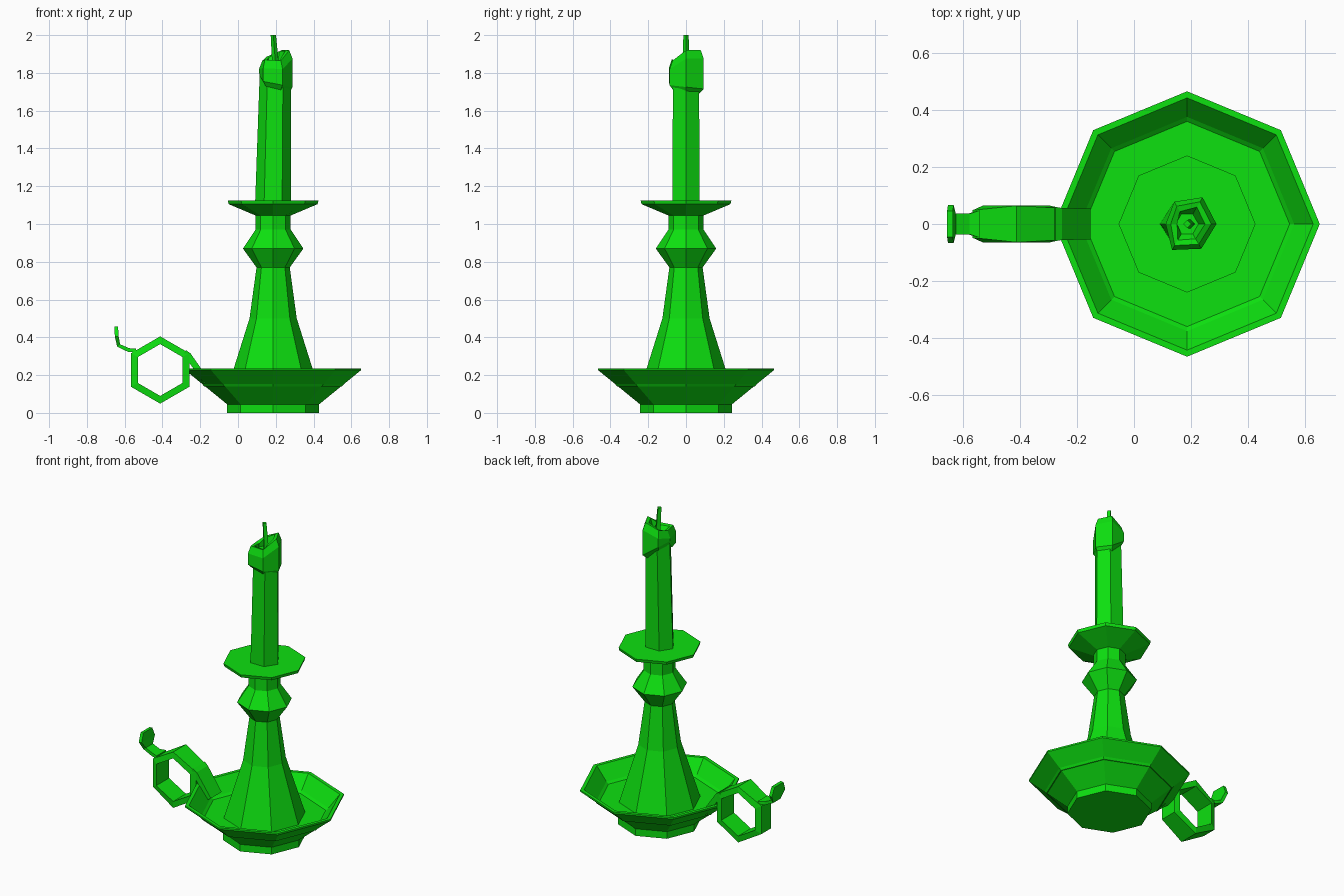
import bpy, bmesh
from math import cos, sin, radians, tau
from mathutils import Vector

cube = bpy.data.objects.get("Cube")
if cube:
    bpy.data.objects.remove(cube)

GREEN = (0.004, 0.75, 0.005, 1.0)
green = bpy.data.materials.new("bright green")
green.use_nodes = True
green.diffuse_color = GREEN
green.node_tree.nodes["Principled BSDF"].inputs["Base Color"].default_value = GREEN
green.node_tree.nodes["Principled BSDF"].inputs["Roughness"].default_value = 0.7

AXIS = 0.186  # x of the candlestick's centre line


def loft(name, rings, loop=False):
    """Skin a list of equal-length point rings; cap the ends or join them."""
    bm = bmesh.new()
    rows = [[bm.verts.new(p) for p in ring] for ring in rings]
    pairs = list(zip(rows, rows[1:]))
    if loop:
        pairs.append((rows[-1], rows[0]))
    else:
        bm.faces.new(rows[0])
        bm.faces.new(rows[-1])
    n = len(rows[0])
    for a, b in pairs:
        for i in range(n):
            j = (i + 1) % n
            bm.faces.new((a[i], a[j], b[j], b[i]))
    bmesh.ops.recalc_face_normals(bm, faces=bm.faces)
    mesh = bpy.data.meshes.new(name)
    bm.to_mesh(mesh)
    bm.free()
    mesh.materials.append(green)
    obj = bpy.data.objects.new(name, mesh)
    bpy.context.collection.objects.link(obj)
    return obj


def ring(r, z, sides=8, cx=AXIS, squash=1.0):
    """Polygon around the centre line; r and z may vary per corner."""
    rs = r if isinstance(r, list) else [r] * sides
    zs = z if isinstance(z, list) else [z] * sides
    return [(cx + rs[i] * cos(tau * i / sides),
             squash * rs[i] * sin(tau * i / sides), zs[i]) for i in range(sides)]


def turned(name, profile):
    return loft(name, [ring(r, z) for r, z in profile])


def strap(name, path, thick):
    """Flat band along (x, z, half width) points in the xz plane."""
    pts = [Vector((x, z)) for x, z, w in path]
    rings = []
    for i, (x, z, w) in enumerate(path):
        d = (pts[min(i + 1, len(pts) - 1)] - pts[max(i - 1, 0)]).normalized()
        nx, nz = -d.y * thick / 2, d.x * thick / 2
        rings.append([(x + nx, -w, z + nz), (x + nx, w, z + nz),
                      (x - nx, w, z - nz), (x - nx, -w, z - nz)])
    return loft(name, rings)


# Dish with foot and thin rim
turned("dish", [(0.243, 0), (0.243, 0.045), (0.465, 0.226), (0.465, 0.236),
                (0.442, 0.236), (0.365, 0.14)])

# Turned stem with knob and drip tray
turned("stem", [(0.24, 0.135), (0.125, 0.5), (0.088, 0.77), (0.16, 0.87),
                (0.093, 0.97), (0.093, 1.045)])
turned("drip_tray", [(0.093, 1.045), (0.235, 1.105), (0.24, 1.124)])

# Six-sided candle, leaning slightly inward on one side
loft("candle", [ring(0.095, 1.12, 6, squash=0.88),
                ring(0.082, 1.8, 6, AXIS + 0.011, 0.97)])

# Melted wax collar with uneven lip and a cup in the top
body = [0.09, 0.08, 0.075, 0.07, 0.08, 0.08]
bulge = [0.103, 0.108, 0.09, 0.075, 0.105, 0.1]
drips = [1.7, 1.69, 1.76, 1.78, 1.73, 1.71]
lip = [1.92, 1.92, 1.885, 1.865, 1.87, 1.865]
loft("melted_wax", [
    ring(body, drips, 6),
    ring(bulge, [z + 0.025 for z in drips], 6),
    ring(bulge, [z - 0.045 for z in lip], 6),
    ring([r - 0.018 for r in bulge], lip, 6),
    ring([r - 0.04 for r in bulge], [z - 0.005 for z in lip], 6),
    ring(0.04, 1.835, 6)])

# Wick
loft("wick", [ring(0.018, 1.82, 4, AXIS + 0.012),
              ring(0.017, 1.88, 4, AXIS + 0.01),
              ring(0.014, 2.0, 4, AXIS + 0.001)])

# Hexagonal finger ring, its outer edges slightly narrowed at the sides
ring_sections = []
for k in range(6):
    a = radians(90 + 60 * k)
    c, s = cos(a), sin(a)
    w = 0.048 if c < -0.1 else 0.056 if c > 0.1 else 0.064
    ring_sections.append([(-0.412 + r * c, y, 0.227 + r * s) for r, y in
                          ((0.178, -w), (0.178, w), (0.137, 0.064), (0.137, -0.064))])
loft("finger_ring", ring_sections, loop=True)

# Strap joining the ring to the dish, and the thumb rest
strap("handle_strap", [(-0.285, 0.318, 0.06), (-0.265, 0.305, 0.056),
                       (-0.167, 0.165, 0.054)], 0.034)
strap("thumb_rest", [(-0.54, 0.33, 0.048), (-0.58, 0.333, 0.036), (-0.632, 0.357, 0.036),
                     (-0.642, 0.405, 0.067), (-0.645, 0.458, 0.045)], 0.02)
